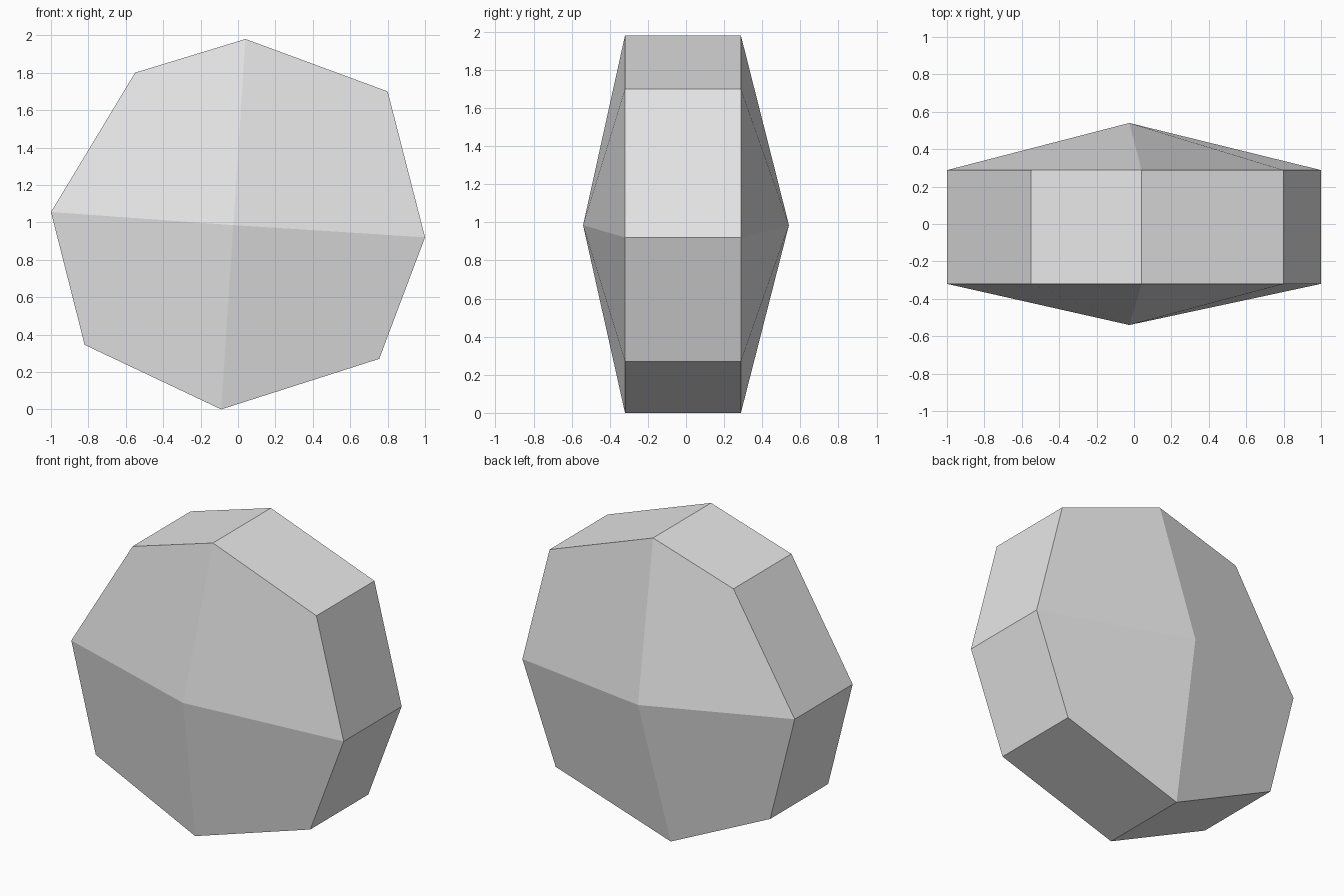
import bpy, bmesh

cube = bpy.data.objects.get("Cube")
if cube:
    bpy.data.objects.remove(cube, do_unlink=True)

# Single grey material
grey = bpy.data.materials.new("stone_grey")
grey.use_nodes = True
colour = (0.8, 0.8, 0.8, 1.0)
grey.diffuse_color = colour
grey.node_tree.nodes["Principled BSDF"].inputs["Base Color"].default_value = colour

# Irregular eight-sided outline (x, z), starting at the top
OUTLINE = [(0.04, 1.98), (0.80, 1.70), (1.0, 0.92), (0.755, 0.27),
           (-0.09, 0.0), (-0.82, 0.345), (-1.0, 1.055), (-0.55, 1.80)]
FRONT_Y, BACK_Y = -0.32, 0.288
PEAK_X, PEAK_Z, PEAK_Y = -0.025, 0.985, 0.54

bm = bmesh.new()
front = [bm.verts.new((x, FRONT_Y, z)) for x, z in OUTLINE]
back = [bm.verts.new((x, BACK_Y, z)) for x, z in OUTLINE]
count = len(OUTLINE)

# Flat rim around the stone
for i in range(count):
    j = (i + 1) % count
    bm.faces.new((front[i], front[j], back[j], back[i]))

# Four broad facets rising to a shallow peak on each side
for ring, y in ((front, -PEAK_Y), (back, PEAK_Y)):
    peak = bm.verts.new((PEAK_X, y, PEAK_Z))
    for i in range(0, count, 2):
        bm.faces.new((peak, ring[i], ring[i + 1], ring[(i + 2) % count]))

bmesh.ops.recalc_face_normals(bm, faces=bm.faces)
mesh = bpy.data.meshes.new("faceted_stone")
bm.to_mesh(mesh)
bm.free()
mesh.materials.append(grey)
stone = bpy.data.objects.new("faceted_stone", mesh)
bpy.context.collection.objects.link(stone)
